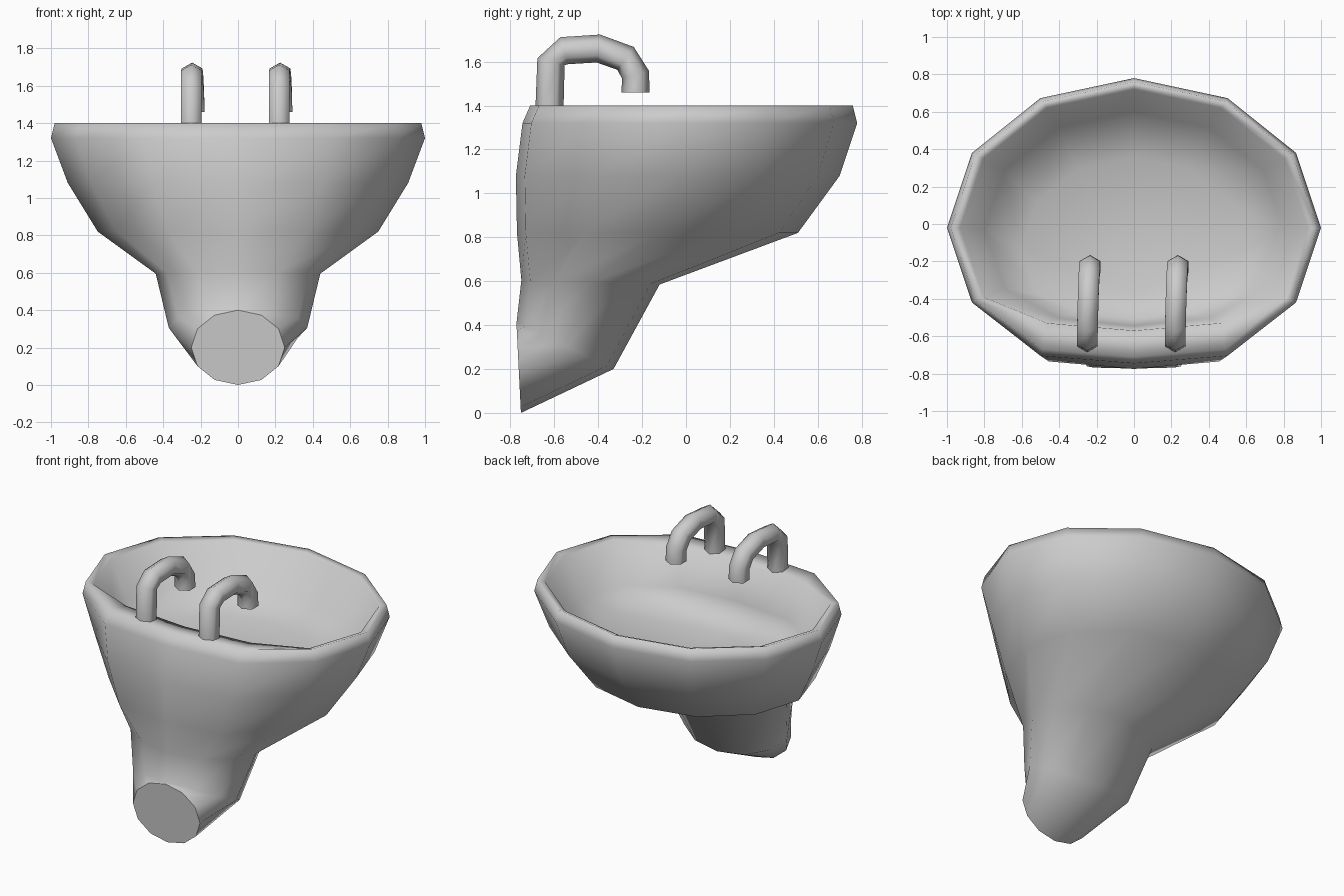
import bpy, bmesh
from math import sin, cos, radians
from mathutils import Vector

if "Cube" in bpy.data.objects:
    bpy.data.objects.remove(bpy.data.objects["Cube"])

SIDES = 12


def finish(bm, name, flat=()):
    flat_ids = {f for f in flat}
    for f in bm.faces:
        f.smooth = f not in flat_ids
    bmesh.ops.recalc_face_normals(bm, faces=bm.faces[:])
    mesh = bpy.data.meshes.new(name)
    bm.to_mesh(mesh)
    bm.free()
    obj = bpy.data.objects.new(name, mesh)
    bpy.context.collection.objects.link(obj)
    return obj


def bridge(bm, a, b):
    n = len(a)
    for i in range(n):
        j = (i + 1) % n
        bm.faces.new((a[i], a[j], b[j], b[i]))


def oval(bm, cy, cz, rx, dy, dz, y_back):
    """Oval ring whose three rearmost points are flattened towards y_back."""
    ring = []
    for i in range(SIDES):
        a = radians(360 / SIDES * i)
        s = sin(a)
        y = cy + dy * s
        if y_back is not None and s < -0.8:
            y = y_back + 0.3 * (1 + s)
        ring.append(bm.verts.new((rx * cos(a), y, cz + dz * s)))
    return ring


# Basin with its pedestal: wall cap, up the outside, over the rim, down inside
sections = [
    (-0.762, 0.20, 0.25, 0.010, -0.20, None),
    (-0.55, 0.305, 0.37, 0.22, -0.105, -0.772),
    (-0.44, 0.595, 0.44, 0.32, -0.01, -0.75),
    (-0.13, 0.82, 0.75, 0.64, 0.0, -0.77),
    (-0.04, 1.08, 0.91, 0.74, 0.0, -0.775),
    (-0.02, 1.32, 1.00, 0.80, 0.0, -0.745),
    (-0.02, 1.40, 0.98, 0.78, 0.0, -0.71),
    (-0.02, 1.385, 0.93, 0.74, 0.0, -0.57),
    (-0.03, 1.13, 0.80, 0.63, 0.0, -0.545),
    (-0.13, 1.05, 0.60, 0.49, 0.0, -0.51),
]
bm = bmesh.new()
rings = [oval(bm, *s) for s in sections]
for lower, upper in zip(rings, rings[1:]):
    bridge(bm, lower, upper)
wall_cap = bm.faces.new(rings[0])
drain = bm.verts.new((0, -0.38, 0.98))
for i in range(SIDES):
    bm.faces.new((rings[-1][i], rings[-1][(i + 1) % SIDES], drain))
finish(bm, "basin_and_pedestal", [wall_cap])


# Hooked six-sided taps standing on the back rim
def tap(name, x, radius=0.064, sides=6):
    path = [(0, -0.622, 1.385), (0, -0.615, 1.60), (0.001, -0.555, 1.65),
            (0.005, -0.40, 1.66), (0.010, -0.275, 1.615),
            (0.014, -0.23, 1.54), (0.015, -0.23, 1.46)]
    pts = [Vector(p) + Vector((x, 0, 0)) for p in path]
    bm = bmesh.new()
    rings = []
    for i, p in enumerate(pts):
        t = (pts[min(i + 1, len(pts) - 1)] - pts[max(i - 1, 0)]).normalized()
        side = Vector((1, 0, 0))
        up = side.cross(t).normalized()
        ring = []
        for k in range(sides):
            a = radians(360 / sides * k)
            ring.append(bm.verts.new(p + radius * (up * cos(a) + side * sin(a))))
        rings.append(ring)
    for a, b in zip(rings, rings[1:]):
        bridge(bm, a, b)
    ends = [bm.faces.new(rings[0]), bm.faces.new(rings[-1])]
    finish(bm, name, ends)


tap("left_tap", -0.25)
tap("right_tap", 0.22)
